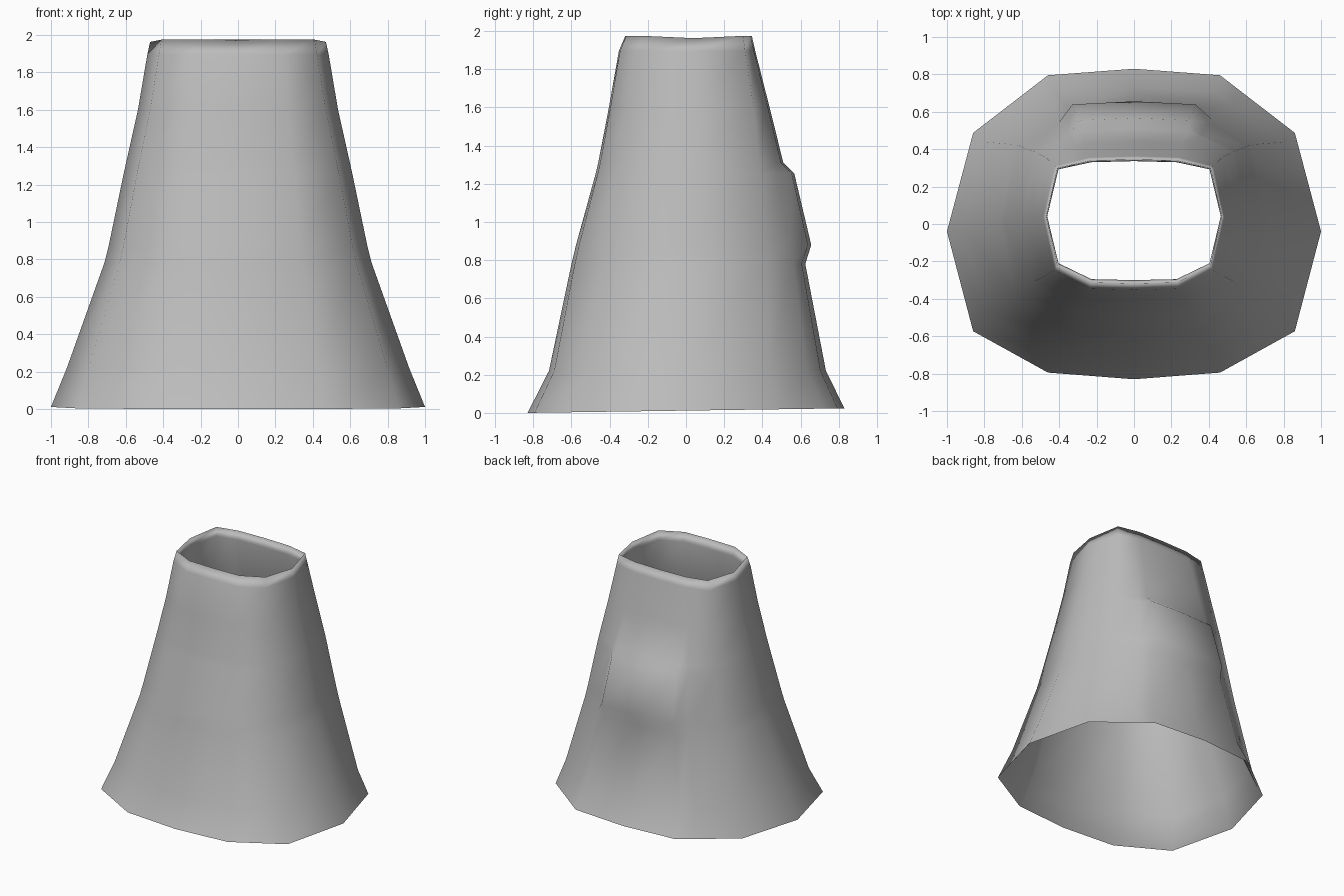
import bpy
import bmesh

if "Cube" in bpy.data.objects:
    bpy.data.objects.remove(bpy.data.objects["Cube"])

# Cloth skirt: height, side half width, front y, back y, back pleat bulge
OUTER = [
    (0.012, 1.000, -0.830, 0.830, 0),   # hem
    (0.22, 0.915, -0.718, 0.733, 0),
    (0.78, 0.715, -0.600, 0.625, 0),
    (0.88, 0.690, -0.576, 0.603, 0.053),
    (1.255, 0.612, -0.473, 0.522, 0.045),
    (1.31, 0.600, -0.460, 0.510, 0),
    (1.60, 0.535, -0.404, 0.438, 0),
    (1.895, 0.485, -0.352, 0.363, 0),
    (1.975, 0.470, -0.318, 0.345, 0),   # waist rim
]
WAIST_FOLD = (1.90, 0.464, -0.300, 0.336, 0)
HEM_FOLD = (0.07, 0.955, -0.785, 0.785, 0)
THICKNESS = 0.018

# the lining follows the outside at a small inset, from waist down to hem
LINING = [(z, side - THICKNESS, front + THICKNESS, back - THICKNESS, bulge)
          for z, side, front, back, bulge in reversed(OUTER[1:-2])]
RINGS = OUTER + [WAIST_FOLD] + LINING + [HEM_FOLD]


def mix(a, b, s):
    return a + (b - a) * s


def ring_points(z, side, front, back, bulge):
    """Points around one rounded-box section, from back centre clockwise."""
    s = (1 - side) / 0.53
    waist = 4 * s * max(0, 1 - s)       # strongest halfway up
    centre = mix(-0.04, 0.04, s)
    x1 = side * mix(0.46, 0.49, s)
    x2 = side * (mix(0.86, 0.87, s) + 0.02 * waist)
    b1 = centre + (back - centre) * mix(0.96, 0.98, s)
    b2 = centre + (back - centre) * (mix(0.606, 0.85, s) - 0.06 * waist)
    f1 = centre + (front - centre) * mix(0.955, 0.985, s)
    f2 = centre + (front - centre) * (mix(0.675, 0.735, s) - 0.06 * waist)
    # the fourth-share point ends the pleat beside the flat back panel
    half = [(0, back + bulge), (x1, b1 + bulge),
            (mix(x1, x2, 0.25), mix(b1, b2, 0.25)), (x2, b2),
            (side, centre), (x2, f2), (x1, f1), (0, front)]
    loop = half + [(-x, y) for x, y in half[-2:0:-1]]
    # the hem tilts slightly up towards the back, the rim dips at the sides
    tilt = 0.012 if z < 0.1 else 0
    dip = 0.012 if z > 1.95 else 0
    return [(x, y, z + tilt * y / 0.83 - (dip if abs(x) > side * 0.95 else 0))
            for x, y in loop]


bm = bmesh.new()
loops = [[bm.verts.new(p) for p in ring_points(*r)] for r in RINGS]
count = len(loops[0])
for low, high in zip(loops, loops[1:] + loops[:1]):
    for i in range(count):
        j = (i + 1) % count
        bm.faces.new((low[j], low[i], high[i], high[j]))

# smooth cloth with a crisp hem
for f in bm.faces:
    f.smooth = True
for i in range(count):
    bm.edges.get((loops[0][i], loops[0][(i + 1) % count])).smooth = False

mesh = bpy.data.meshes.new("skirt")
bm.to_mesh(mesh)
bm.free()

grey = bpy.data.materials.new("plain grey")
grey.diffuse_color = (0.5, 0.5, 0.5, 1)
grey.use_nodes = True
grey.node_tree.nodes["Principled BSDF"].inputs["Base Color"].default_value = grey.diffuse_color
mesh.materials.append(grey)

skirt = bpy.data.objects.new("skirt", mesh)
bpy.context.collection.objects.link(skirt)
